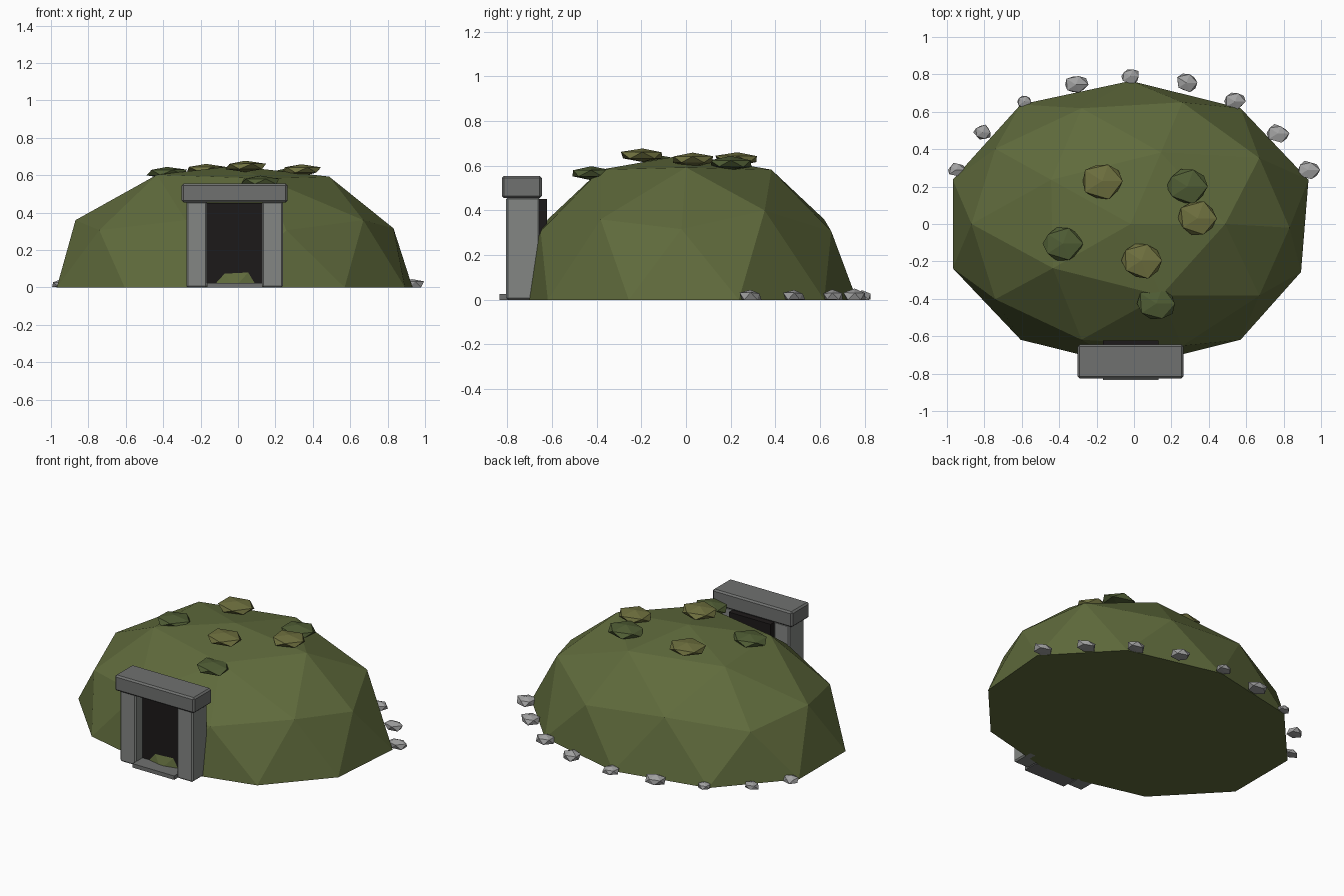
import bpy, bmesh, random
from mathutils import Vector

if "Cube" in bpy.data.objects:
    bpy.data.objects.remove(bpy.data.objects["Cube"])

random.seed(4)
CX = -0.018  # axis of the doorway and mound


def material(name, r, g, b):
    m = bpy.data.materials.new(name)
    m.diffuse_color = (r, g, b, 1)
    m.use_nodes = True
    m.node_tree.nodes["Principled BSDF"].inputs["Base Color"].default_value = m.diffuse_color
    return m


GRASS = material("grass", 0.115, 0.145, 0.045)
MOSS_LIGHT = material("light_moss", 0.16, 0.165, 0.05)
MOSS_DARK = material("dark_moss", 0.08, 0.11, 0.035)
STONE = material("door_stone", 0.23, 0.24, 0.23)
LINTEL = material("lintel_stone", 0.16, 0.165, 0.16)
ROCK = material("pale_rock", 0.36, 0.36, 0.36)
DARK = material("darkness", 0.012, 0.01, 0.01)


def finish(bm, name, mat):
    bmesh.ops.recalc_face_normals(bm, faces=bm.faces)
    me = bpy.data.meshes.new(name)
    bm.to_mesh(me)
    bm.free()
    me.materials.append(mat)
    ob = bpy.data.objects.new(name, me)
    bpy.context.collection.objects.link(ob)
    return ob


def block(name, x0, x1, y0, y1, z0, z1, mat, bevel=0.0):
    bm = bmesh.new()
    bmesh.ops.create_cube(bm, size=1)
    for v in bm.verts:
        v.co = Vector((x0 if v.co.x < 0 else x1, y0 if v.co.y < 0 else y1,
                       z0 if v.co.z < 0 else z1))
    if bevel:
        bmesh.ops.bevel(bm, geom=bm.edges[:], offset=bevel, segments=1,
                        affect='EDGES', profile=0.5)
    return finish(bm, name, mat)


def lump(name, x, y, z, rx, ry, rz, mat, jitter, ground=False):
    bm = bmesh.new()
    bmesh.ops.create_icosphere(bm, subdivisions=1, radius=1)
    for v in bm.verts:
        k = 1 + random.uniform(-jitter, jitter)
        v.co = Vector((x + v.co.x * rx * k, y + v.co.y * ry * k, z + v.co.z * rz * k))
        if ground:
            v.co.z = max(v.co.z, 0.0)
    return finish(bm, name, mat)


# Mound: faceted half ball with a flat base
bm = bmesh.new()
bmesh.ops.create_icosphere(bm, subdivisions=2, radius=1)
bmesh.ops.delete(bm, geom=[v for v in bm.verts if v.co.z < -0.1], context='VERTS')
for v in bm.verts:
    v.co = Vector((v.co.x + CX, v.co.y * 0.765, v.co.z * 0.685))
    if v.co.z < 0.02:
        v.co.z = 0.0
nudges = [((0, 0, 0.685), (0, 0, -0.035)),
          ((0.876, 0, 0.31), (-0.045, -0.02, 0.01)),
          ((0.508, 0, 0.58), (-0.02, 0, 0.01)),
          ((0.93, -0.24, 0), (-0.04, -0.02, 0)),
          ((0.67, 0.385, 0.36), (0, -0.03, 0.04)),
          ((-0.62, 0.62, 0), (0, 0.02, 0)),
          ((-0.44, -0.24, 0.58), (0.01, 0.0, 0.02))]
for near, move in nudges:
    v = min(bm.verts, key=lambda p: (p.co - Vector(near)).length)
    v.co += Vector(move)
bmesh.ops.holes_fill(bm, edges=[e for e in bm.edges if e.is_boundary], sides=0)
finish(bm, "mound", GRASS)

# Doorway
for side, label in ((-1, "left"), (1, "right")):
    a, b = sorted((CX + side * 0.147, CX + side * 0.258))
    block(label + "_door_post", a, b, -0.805, -0.655, 0, 0.46, STONE, 0.008)
block("lintel", CX - 0.283, CX + 0.283, -0.825, -0.645, 0.455, 0.555, LINTEL, 0.01)
block("door_opening", CX - 0.148, CX + 0.148, -0.735, -0.622, 0.005, 0.452, DARK)
block("threshold", CX - 0.148, CX + 0.148, -0.834, -0.735, 0, 0.025, LINTEL)

# Moss clumps on the crown: x, y, z, radius
clumps = [(-0.17, 0.23, 0.63, 0.122), (0.285, 0.20, 0.61, 0.118),
          (0.34, 0.03, 0.628, 0.115), (-0.38, -0.105, 0.615, 0.115),
          (0.04, -0.195, 0.647, 0.12), (0.12, -0.425, 0.567, 0.115)]
for i, (x, y, z, r) in enumerate(clumps):
    lump(f"moss_clump_{i + 1}", x, y, z, r, r * 0.88, 0.032,
         MOSS_DARK if i % 2 else MOSS_LIGHT, 0.08)

# Kerb stones round the back: x, y, radius
stones = [(-0.95, 0.29, 0.046), (-0.81, 0.49, 0.05), (-0.585, 0.655, 0.046),
          (-0.31, 0.745, 0.065), (-0.02, 0.79, 0.055), (0.28, 0.755, 0.06),
          (0.54, 0.655, 0.058), (0.77, 0.485, 0.06), (0.93, 0.29, 0.064)]
for i, (x, y, r) in enumerate(stones):
    lump(f"kerb_stone_{i + 1}", x, y, 0.015, r, r * 0.85, r * 0.55, ROCK, 0.16, True)
